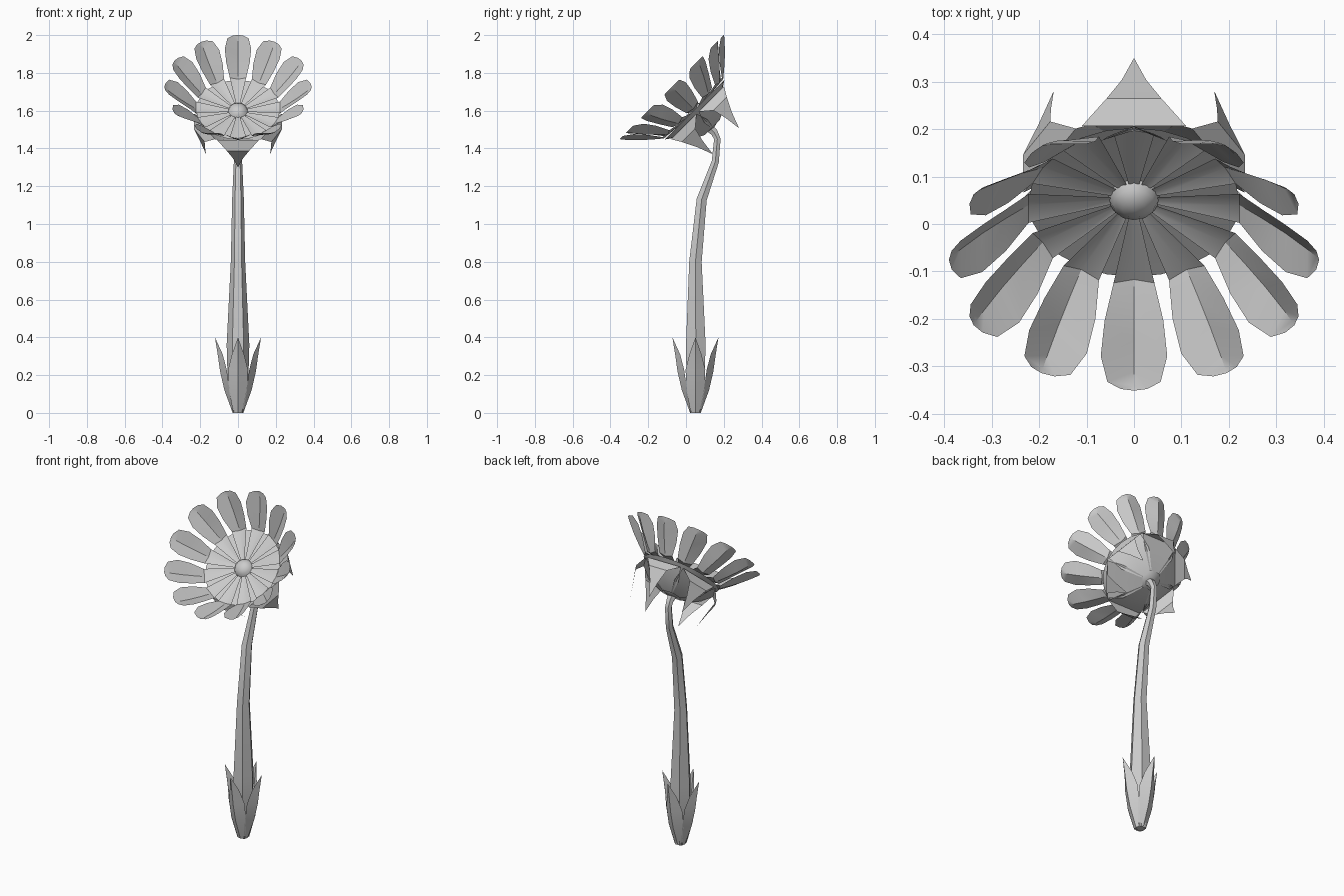
import bpy, math
from mathutils import Matrix, Vector

if "Cube" in bpy.data.objects:
    bpy.data.objects.remove(bpy.data.objects["Cube"])

mat = bpy.data.materials.new("soft_grey")
mat.diffuse_color = (0.6, 0.6, 0.6, 1)
mat.use_nodes = True
mat.node_tree.nodes["Principled BSDF"].inputs["Base Color"].default_value = mat.diffuse_color

# Flower head frame: local z looks forward and up at 45 degrees
HEAD = Matrix.Translation((0, 0.04, 1.61)) @ Matrix.Rotation(math.radians(45), 4, 'X')
BASE = Matrix.Translation((0, 0.05, 0))


def add_object(name, verts, faces, frame=Matrix(), angle=30):
    mesh = bpy.data.meshes.new(name)
    mesh.from_pydata([frame @ Vector(v) for v in verts], [], faces)
    mesh.materials.append(mat)
    mesh.validate()
    ob = bpy.data.objects.new(name, mesh)
    bpy.context.collection.objects.link(ob)
    bpy.ops.object.select_all(action='DESELECT')
    ob.select_set(True)
    bpy.context.view_layer.objects.active = ob
    bpy.ops.object.shade_smooth_by_angle(angle=math.radians(angle))
    return ob


def leaf_ring(name, rows, count, start, frame):
    """Ring of pointed leaves; rows hold radius, height, half width, edge shift (radius, height)."""
    verts, faces = [], []
    for k in range(count):
        turn = Matrix.Rotation(start + k * math.tau / count, 4, 'Z')
        first = len(verts)
        for r, h, w, dr, dh in rows[:-1]:
            for s in (-1, 0, 1):
                e = abs(s)
                verts.append(turn @ Vector((r + dr * e, s * w, h + dh * e)))
        verts.append(turn @ Vector((rows[-1][0], 0, rows[-1][1])))
        tip = len(verts) - 1
        for i in range(len(rows) - 2):
            a = first + 3 * i
            for j in (a, a + 1):
                faces.append((j, j + 3, j + 4, j + 1))
        a = first + 3 * (len(rows) - 2)
        faces += [(a, tip, a + 1), (a + 1, tip, a + 2)]
    return add_object(name, verts, faces, frame)


def lathe(name, profile, sides, frame, angle=30):
    """Turned solid; the profile starts and ends on the axis."""
    verts = [(0, 0, profile[0][1])]
    for r, h in profile[1:-1]:
        verts += [(r * math.cos(math.tau * k / sides), r * math.sin(math.tau * k / sides), h)
                  for k in range(sides)]
    verts.append((0, 0, profile[-1][1]))
    last, faces = len(verts) - 1, []
    for k in range(sides):
        n = (k + 1) % sides
        faces.append((0, 1 + k, 1 + n))
        for i in range(len(profile) - 3):
            a, b = 1 + i * sides, 1 + (i + 1) * sides
            faces.append((a + k, b + k, b + n, a + n))
        a = 1 + (len(profile) - 3) * sides
        faces.append((a + k, last, a + n))
    return add_object(name, verts, faces, frame, angle)


# Stem: six-sided tube bending back, then forward into the head (y, z, radius)
path = [(0.055, 0.0, 0.027), (0.05, 0.18, 0.055), (0.052, 0.36, 0.06),
        (0.05, 0.8, 0.038), (0.083, 1.13, 0.031), (0.155, 1.33, 0.022),
        (0.166, 1.45, 0.02), (0.15, 1.485, 0.022), (0.105, 1.525, 0.03)]
SIDES = 6
verts, faces = [], []
for i, (y, z, r) in enumerate(path):
    p, q = path[max(i - 1, 0)], path[min(i + 1, len(path) - 1)]
    tangent = Vector((0, q[0] - p[0], q[1] - p[1])).normalized()
    if i == 0:
        tangent = Vector((0, 0, 1))
    side = Vector((1, 0, 0))
    back = tangent.cross(side)
    for k in range(SIDES):
        a = math.tau * k / SIDES
        verts.append(Vector((0, y, z)) + r * (math.cos(a) * side + math.sin(a) * back))
for i in range(len(path) - 1):
    for k in range(SIDES):
        n = (k + 1) % SIDES
        a, b = i * SIDES, (i + 1) * SIDES
        faces.append((a + k, a + n, b + n, b + k))
faces += [tuple(range(SIDES))[::-1], tuple(range(len(verts) - SIDES, len(verts)))]
add_object("stem", verts, faces)

# Four pointed leaves wrapping the foot of the stem
leaf_ring("base_leaves", [
    (0.028, 0.0, 0.025, -0.008, 0), (0.072, 0.12, 0.048, -0.028, 0),
    (0.095, 0.22, 0.052, -0.035, 0.01), (0.106, 0.30, 0.032, -0.025, 0.01),
    (0.122, 0.40, 0, 0, 0)], 4, 0, BASE)

# Seed disc with its closed back
lathe("flower_disc", [(0, -0.022), (0.06, -0.02), (0.222, -0.008), (0.13, -0.07),
                      (0.05, -0.135), (0, -0.15)], 24, HEAD)

# Small dome in the middle of the disc
lathe("centre_dome", [(0, 0.018), (0.025, 0.013), (0.045, 0.0), (0.056, -0.022), (0, -0.024)],
      12, HEAD, 50)

# Twelve cupped petals with narrow folded roots reaching the dome
leaf_ring("petals", [
    (0.05, -0.014, 0.011, 0, 0.002), (0.222, 0.0, 0.043, 0, 0.01),
    (0.27, 0.04, 0.062, 0, 0.035), (0.32, 0.085, 0.07, 0, 0.045),
    (0.365, 0.132, 0.056, 0, 0.03), (0.384, 0.154, 0.028, 0, 0.01),
    (0.39, 0.163, 0, 0, 0)], 12, math.pi / 2, HEAD)

# Six drooping sepals behind the head
leaf_ring("sepals", [
    (0.05, -0.14, 0.035, 0, 0), (0.14, -0.095, 0.095, 0, 0),
    (0.205, -0.03, 0.11, 0, 0), (0.237, -0.08, 0.058, 0, 0),
    (0.217, -0.155, 0.026, 0, 0), (0.195, -0.243, 0, 0, 0)], 6, math.pi / 2, HEAD)
